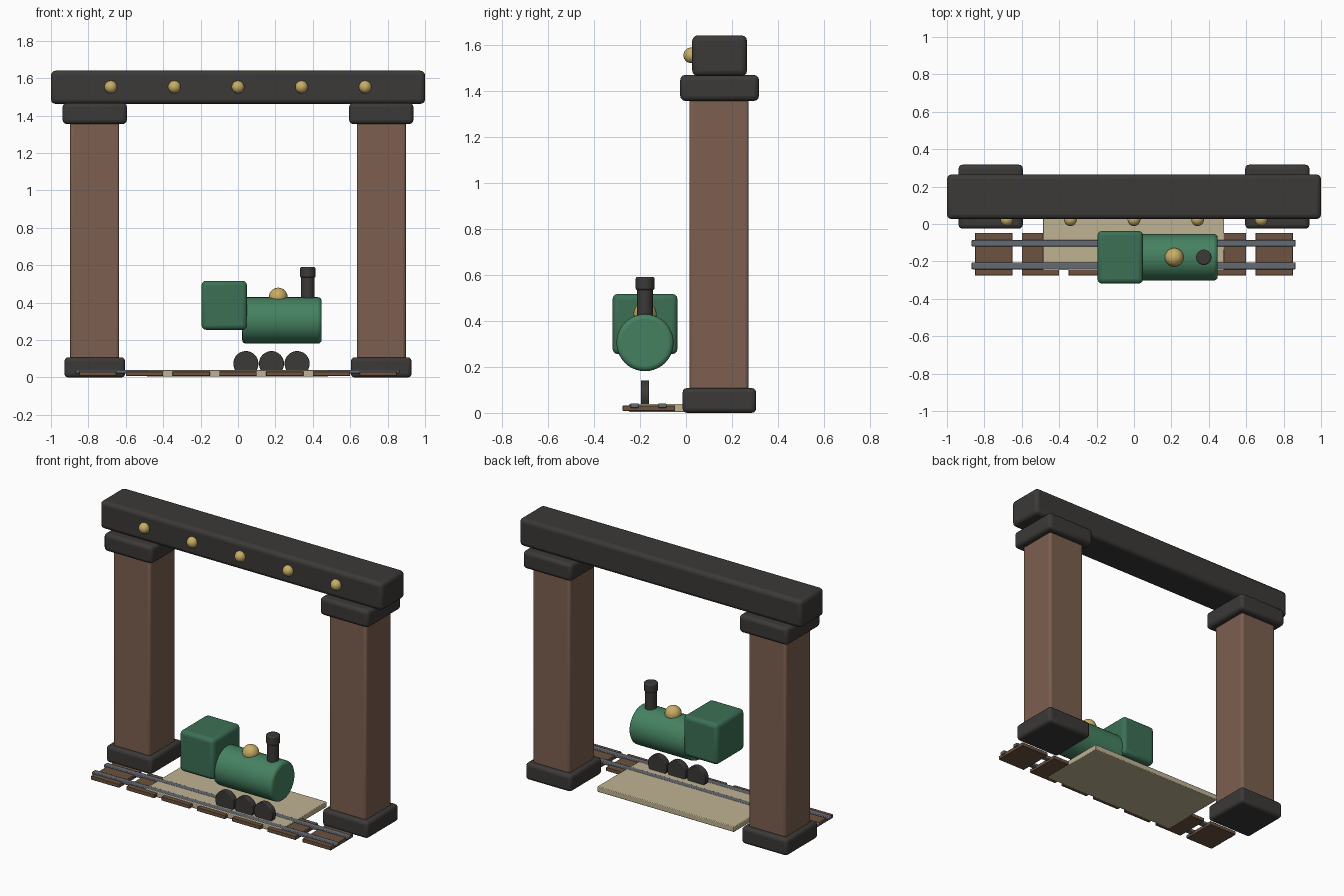
import bpy, math

if "Cube" in bpy.data.objects:
    bpy.data.objects.remove(bpy.data.objects["Cube"])

def material(name, rgb):
    m = bpy.data.materials.new(name)
    m.diffuse_color = (*rgb, 1)
    m.use_nodes = True
    m.node_tree.nodes["Principled BSDF"].inputs["Base Color"].default_value = m.diffuse_color
    return m

DARK = material("dark_iron", (0.045, 0.041, 0.038))
BROWN = material("brown_stone", (0.20, 0.115, 0.08))
WOOD = material("sleeper_wood", (0.15, 0.085, 0.05))
STEEL = material("rail_steel", (0.13, 0.145, 0.17))
SAND = material("platform_sand", (0.52, 0.45, 0.29))
GREEN = material("engine_green", (0.06, 0.22, 0.12))
CABGREEN = material("cab_green", (0.045, 0.16, 0.09))
BRASS = material("brass", (0.58, 0.42, 0.13))

def finish(name, mat, bevel=0.0, segments=3):
    o = bpy.context.object
    o.name = name
    o.data.materials.append(mat)
    if bevel:
        b = o.modifiers.new("bevel", 'BEVEL')
        b.width = bevel
        b.segments = segments
        b.limit_method = 'ANGLE'
    bpy.ops.object.shade_smooth_by_angle(angle=math.radians(35))
    return o

def box(name, x, y, z, mat, bevel=0.0, segments=3):
    """Box from (min, max) ranges."""
    bpy.ops.mesh.primitive_cube_add(size=1, location=[sum(r) / 2 for r in (x, y, z)])
    bpy.context.object.scale = [r[1] - r[0] for r in (x, y, z)]
    bpy.ops.object.transform_apply(location=False, rotation=False, scale=True)
    return finish(name, mat, bevel, segments)

def cylinder(name, loc, r, depth, mat, rot=(0, 0, 0), bevel=0.0):
    bpy.ops.mesh.primitive_cylinder_add(vertices=40, radius=r, depth=depth, location=loc, rotation=rot)
    return finish(name, mat, bevel)

def ball(name, loc, r, mat):
    bpy.ops.mesh.primitive_uv_sphere_add(segments=24, ring_count=14, radius=r, location=loc)
    return finish(name, mat)

# Gateway: two pillars with base and capital, and a lintel
for side, cx in (("left", -0.766), ("right", 0.766)):
    box(side + "_base", (cx - 0.162, cx + 0.162), (-0.015, 0.305), (0, 0.108), DARK, 0.02)
    box(side + "_pillar", (cx - 0.131, cx + 0.131), (0.015, 0.272), (0.09, 1.37), BROWN, 0.014)
    box(side + "_capital", (cx - 0.172, cx + 0.172), (-0.025, 0.317), (1.355, 1.468), DARK, 0.022)
box("lintel", (-1, 1), (0.027, 0.265), (1.463, 1.64), DARK, 0.024)

# Brass studs on the lintel front
for i in range(5):
    ball(f"stud_{i + 1}", (-0.68 + 0.34 * i, 0.023, 1.553), 0.034, BRASS)

# Platform slab, sleepers and rails
box("platform", (-0.487, 0.482), (-0.247, 0.21), (0.004, 0.039), SAND, 0.004, 2)
for i in range(7):
    cx = -0.75 + 0.25 * i
    box(f"sleeper_{i + 1}", (cx - 0.1, cx + 0.1), (-0.275, -0.047), (0.008, 0.032), WOOD, 0.003, 2)
for name, y in (("front_rail", -0.224), ("back_rail", -0.103)):
    box(name, (-0.868, 0.864), (y - 0.018, y + 0.018), (0.022, 0.041), STEEL, 0.004, 2)

# Locomotive: boiler, cab, dome, chimney, wheels
Y = -0.178
cylinder("boiler", (0.235, Y, 0.305), 0.124, 0.425, GREEN, (0, math.pi / 2, 0), 0.02)
box("cab", (-0.195, 0.048), (Y - 0.141, Y + 0.141), (0.255, 0.517), CABGREEN, 0.024)
ball("dome", (0.215, Y, 0.43), 0.05, BRASS)
cylinder("chimney", (0.373, Y, 0.49), 0.035, 0.18, DARK)
cylinder("chimney_cap", (0.373, Y, 0.562), 0.041, 0.056, DARK, bevel=0.008)
for i in range(3):
    cylinder(f"wheel_{i + 1}", (0.042 + 0.137 * i, Y, 0.074), 0.067, 0.036, DARK, (math.pi / 2, 0, 0), 0.004)
